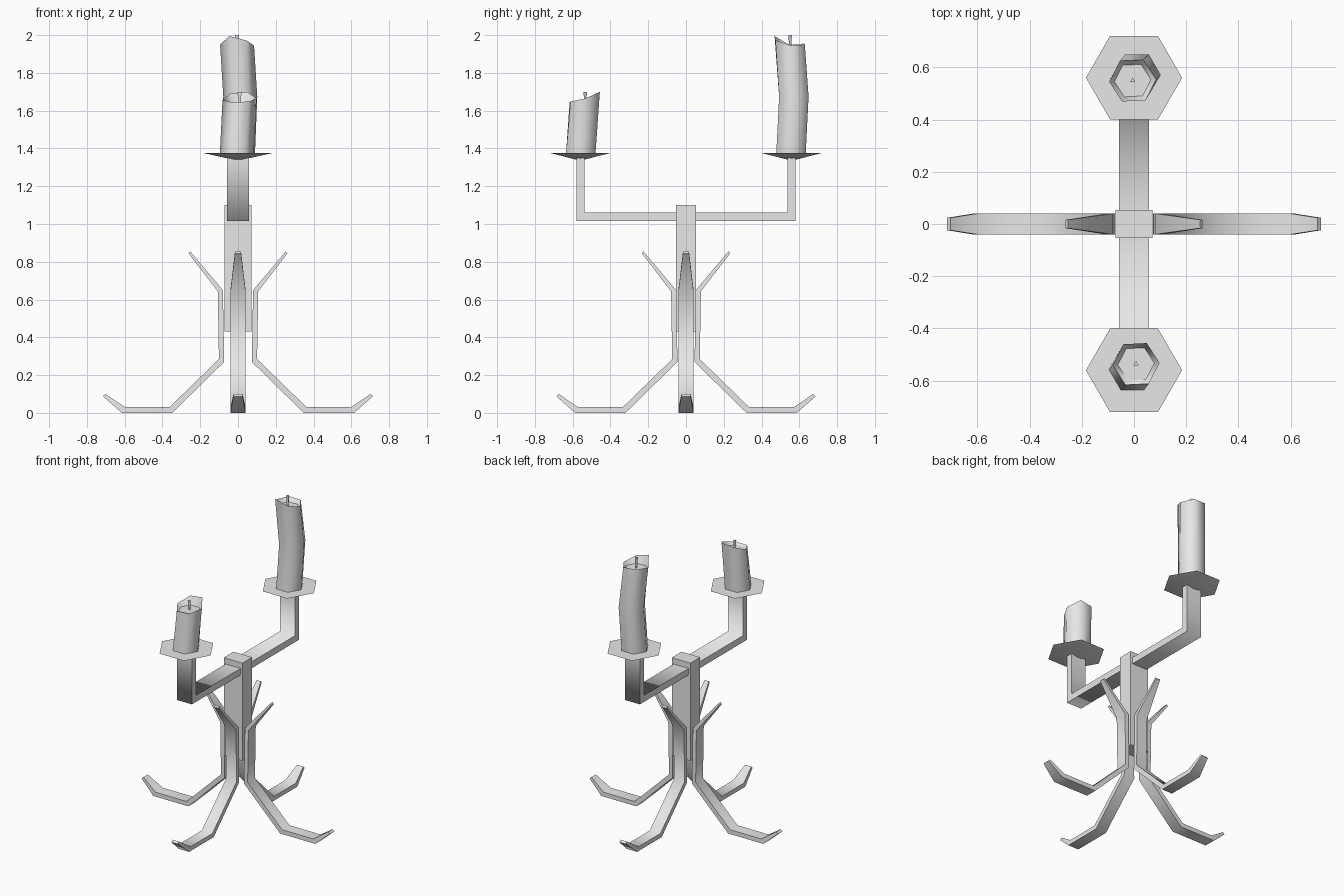
import bpy, bmesh
from math import cos, sin, pi
from mathutils import Matrix, Vector

if "Cube" in bpy.data.objects:
    bpy.data.objects.remove(bpy.data.objects["Cube"])

grey = bpy.data.materials.new("light_grey")
grey.use_nodes = True
grey.diffuse_color = (0.8, 0.8, 0.8, 1)
grey.node_tree.nodes["Principled BSDF"].inputs["Base Color"].default_value = (0.8, 0.8, 0.8, 1)


def finish(bm, name, smooth=True):
    bmesh.ops.recalc_face_normals(bm, faces=bm.faces)
    for f in bm.faces:
        f.smooth = smooth
    mesh = bpy.data.meshes.new(name)
    bm.to_mesh(mesh)
    bm.free()
    mesh.materials.append(grey)
    ob = bpy.data.objects.new(name, mesh)
    bpy.context.collection.objects.link(ob)
    return ob


def loft(bm, rings):
    """Join equal rings of points with quads; return the vertex rings."""
    vs = [[bm.verts.new(p) for p in ring] for ring in rings]
    for a, b in zip(vs, vs[1:]):
        n = len(a)
        for i in range(n):
            j = (i + 1) % n
            bm.faces.new((a[i], a[j], b[j], b[i]))
    return vs


def mark_sharp(bm, ring):
    for a, b in zip(ring, ring[1:] + ring[:1]):
        bm.edges.get((a, b)).smooth = False


def bent_bar(name, stations, angle, shift=0):
    """Flat bar: each station is (r, z) on one side, (r, z) on the other, half width."""
    bm = bmesh.new()
    turn = Matrix.Rotation(angle, 3, "Z")
    rings = []
    for (r1, z1), (r2, z2), w in stations:
        pts = [(r1, -w, z1), (r1, w, z1), (r2, w, z2), (r2, -w, z2)]
        rings.append([turn @ Vector((r + shift, y, z)) for r, y, z in pts])
    vs = loft(bm, rings)
    for a, b in zip(vs, vs[1:]):
        for p, q in zip(a, b):
            bm.edges.get((p, q)).smooth = False
    for end in (vs[0], vs[-1]):
        bm.faces.new(end)
        mark_sharp(bm, end)
    return finish(bm, name)


# Central post
bm = bmesh.new()
bmesh.ops.create_cube(bm, size=1)
bmesh.ops.scale(bm, vec=(0.142, 0.106, 0.67), verts=bm.verts)
bmesh.ops.translate(bm, vec=(0, 0, 0.765), verts=bm.verts)
finish(bm, "post", smooth=False)

# Four curled legs around the post
LEG = [((0.702, 0.10), (0.715, 0.088), 0.024),
       ((0.598, 0.03), (0.615, 0.0), 0.04),
       ((0.363, 0.03), (0.348, 0.0), 0.04),
       ((0.101, 0.285), (0.073, 0.27), 0.04),
       ((0.107, 0.643), (0.08, 0.65), 0.04),
       ((0.262, 0.845), (0.253, 0.855), 0.016)]
for i, side in enumerate(("left", "back", "right", "front")):
    bent_bar(side + "_leg", LEG, i * pi / 2, -0.028 * (i % 2))

# Two elbow arms, each with a drip plate
ARM = [((0.05, 1.06), (0.05, 1.015), 0.057),
       ((0.537, 1.06), (0.581, 1.015), 0.057),
       ((0.537, 1.35), (0.581, 1.35), 0.057)]


def hexagon(x, y, z, r, twist=0.0):
    zs = z if isinstance(z, (list, tuple)) else [z] * 6
    return [(x + r * cos(k * pi / 3 + twist), y + r * sin(k * pi / 3 + twist), zs[k])
            for k in range(6)]


def drip_plate(name, y):
    bm = bmesh.new()
    rim = [bm.verts.new(p) for p in hexagon(0, y, 1.376, 0.184)]
    tip = bm.verts.new((0, y, 1.335))
    bm.faces.new(rim)
    for a, b in zip(rim, rim[1:] + rim[:1]):
        bm.faces.new((a, b, tip))
    mark_sharp(bm, rim)
    finish(bm, name)


for side, s in (("back", 1), ("front", -1)):
    bent_bar(side + "_arm", ARM, s * pi / 2)
    drip_plate(side + "_plate", s * 0.56)


# Candles: leaning hexagonal bodies, uneven rims, sunken tops and wicks
def candle(side, body, top, rim, floor, wick_top, twist):
    x, y = top
    bm = bmesh.new()
    rings = [hexagon(*section, 0.09) for section in body]
    rings.append(hexagon(x, y, rim, 0.09, twist))
    rings.append(hexagon(x, y, floor, 0.07, twist))
    vs = loft(bm, rings)
    bm.faces.new(vs[0])
    bm.faces.new(vs[-1])
    for ring in (vs[0], vs[-2], vs[-1]):
        mark_sharp(bm, ring)
    finish(bm, side + "_candle")

    bm = bmesh.new()
    h = wick_top - floor + 0.01
    bmesh.ops.create_cone(bm, cap_ends=True, segments=3, radius1=0.006, radius2=0.012,
                          depth=h, matrix=Matrix.Translation((x, y, wick_top - h / 2)))
    finish(bm, side + "_wick", smooth=False)


candle("back", [(0.0, 0.556, 1.375), (0.012, 0.571, 1.675)], (-0.005, 0.549),
       [1.945, 1.95, 1.955, 1.95, 1.995, 1.972], 1.925, 2.0, 0.05)
candle("front", [(-0.006, -0.557, 1.375)], (0.008, -0.536),
       [1.665, 1.70, 1.69, 1.655, 1.645, 1.648], 1.635, 1.698, 0.05)
